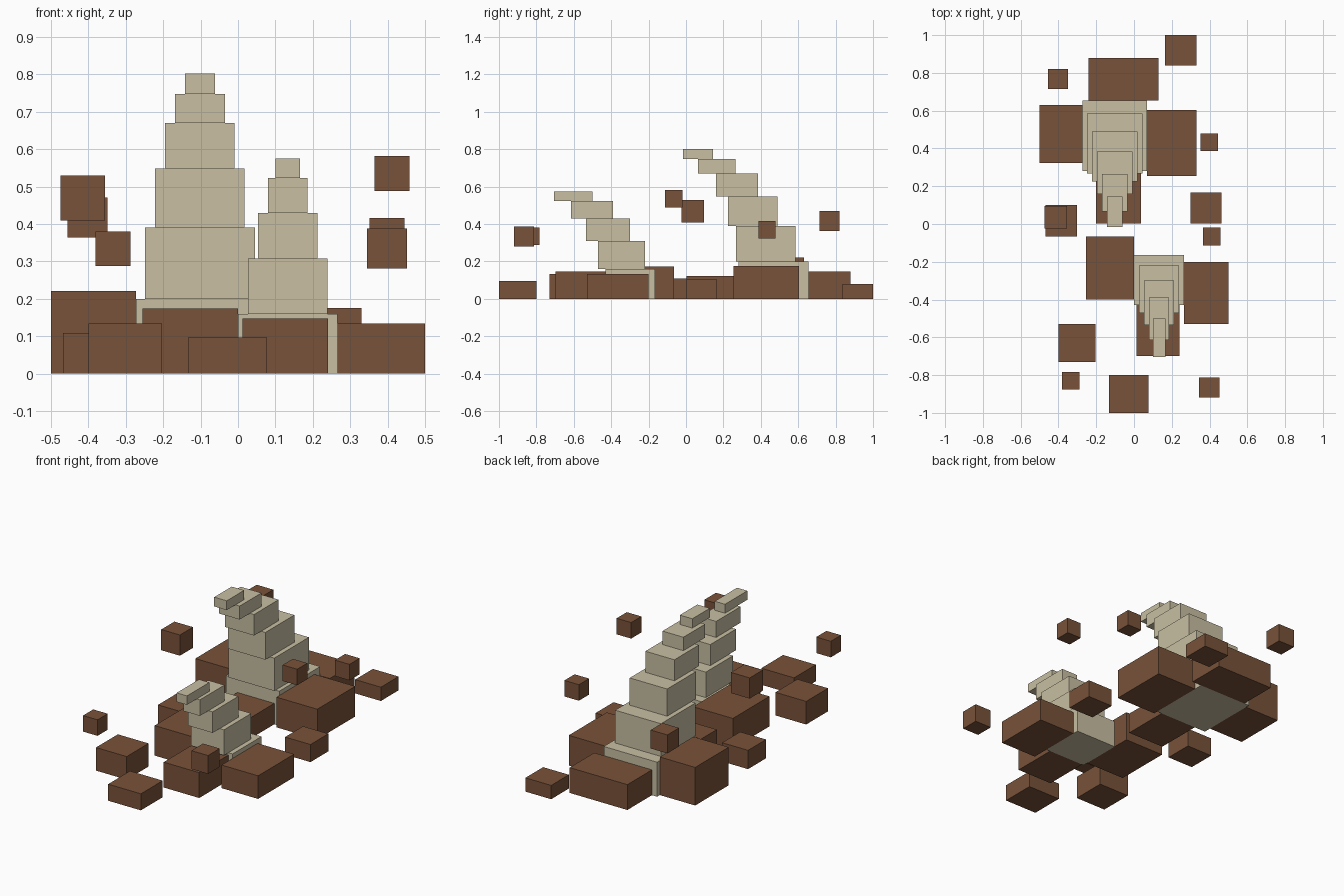
import bpy
import bmesh
from mathutils import Matrix, Vector

default_cube = bpy.data.objects.get("Cube")
if default_cube:
    bpy.data.objects.remove(default_cube, do_unlink=True)


def make_material(name, colour):
    material = bpy.data.materials.new(name)
    material.diffuse_color = colour
    material.use_nodes = True
    for node in material.node_tree.nodes:
        if node.type == "BSDF_PRINCIPLED":
            node.inputs["Base Color"].default_value = colour
    return material


earth = make_material("brown earth", (0.19, 0.085, 0.042, 1))
bone = make_material("pale bone", (0.58, 0.52, 0.365, 1))


def make_block(name, low, high, material):
    """Axis-aligned block between two opposite corners."""
    low, high = Vector(low), Vector(high)
    bm = bmesh.new()
    placement = Matrix.Translation((low + high) / 2) @ Matrix.Diagonal((high - low).to_4d())
    placement[3][3] = 1
    bmesh.ops.create_cube(bm, size=1, matrix=placement)
    mesh = bpy.data.meshes.new(name)
    bm.to_mesh(mesh)
    bm.free()
    mesh.materials.append(material)
    block = bpy.data.objects.new(name, mesh)
    bpy.context.scene.collection.objects.link(block)
    return block


def make_spike(name, centre_x, tiers):
    """Stack of shrinking blocks that leans forward as it rises."""
    bottom = 0
    for level, (half_width, front, back, top) in enumerate(tiers, start=1):
        make_block(f"{name}_tier_{level}", (centre_x - half_width, front, bottom),
                   (centre_x + half_width, back, top), bone)
        bottom = top


# Curved spikes: half width, front, back, top of each tier
make_spike("tall_spike", -0.102, [
    (0.171, 0.28, 0.655, 0.2),
    (0.147, 0.268, 0.585, 0.39),
    (0.12, 0.225, 0.49, 0.548),
    (0.093, 0.16, 0.385, 0.67),
    (0.067, 0.065, 0.265, 0.748),
    (0.04, -0.015, 0.145, 0.802),
])
make_spike("short_spike", 0.133, [
    (0.133, -0.43, -0.165, 0.16),
    (0.106, -0.47, -0.22, 0.308),
    (0.079, -0.535, -0.3, 0.43),
    (0.053, -0.615, -0.39, 0.523),
    (0.033, -0.705, -0.5, 0.575),
])

# Clods on the ground: left edge, right edge, front, back, height
ground_clods = {
    "tall_spike_back_clod": (-0.24, 0.13, 0.655, 0.88, 0.147),
    "tall_spike_right_clod": (-0.5, -0.273, 0.323, 0.63, 0.221),
    "tall_spike_left_clod": (0.069, 0.33, 0.255, 0.603, 0.175),
    "tall_spike_front_clod": (-0.2, 0.037, 0.003, 0.28, 0.121),
    "short_spike_right_clod": (-0.255, 0, -0.4, -0.065, 0.174),
    "short_spike_left_clod": (0.266, 0.5, -0.53, -0.2, 0.134),
    "short_spike_front_clod": (0.012, 0.24, -0.698, -0.43, 0.147),
    "loose_clod_back": (0.165, 0.33, 0.838, 1, 0.08),
    "loose_clod_middle_left": (0.3, 0.463, 0.003, 0.167, 0.102),
    "loose_clod_middle_right": (-0.468, -0.302, -0.065, 0.1, 0.109),
    "loose_clod_front_right": (-0.4, -0.203, -0.73, -0.53, 0.134),
    "loose_clod_front": (-0.133, 0.077, -1, -0.8, 0.096),
}
for name, (left, right, front, back, height) in ground_clods.items():
    make_block(name, (left, front, 0), (right, back, height), earth)

# Flying clods: centre and edge length
flying_clods = {
    "flying_clod_back_right": ((-0.402, 0.768, 0.417), 0.107),
    "flying_clod_back_left": ((0.398, 0.433, 0.369), 0.093),
    "flying_clod_middle_right": ((-0.415, 0.035, 0.469), 0.12),
    "flying_clod_middle_left": ((0.412, -0.066, 0.535), 0.093),
    "flying_clod_front_right": ((-0.334, -0.83, 0.334), 0.093),
    "flying_clod_front_left": ((0.398, -0.866, 0.334), 0.107),
}
for name, (centre, edge) in flying_clods.items():
    centre, half = Vector(centre), Vector((edge, edge, edge)) / 2
    make_block(name, centre - half, centre + half, earth)
